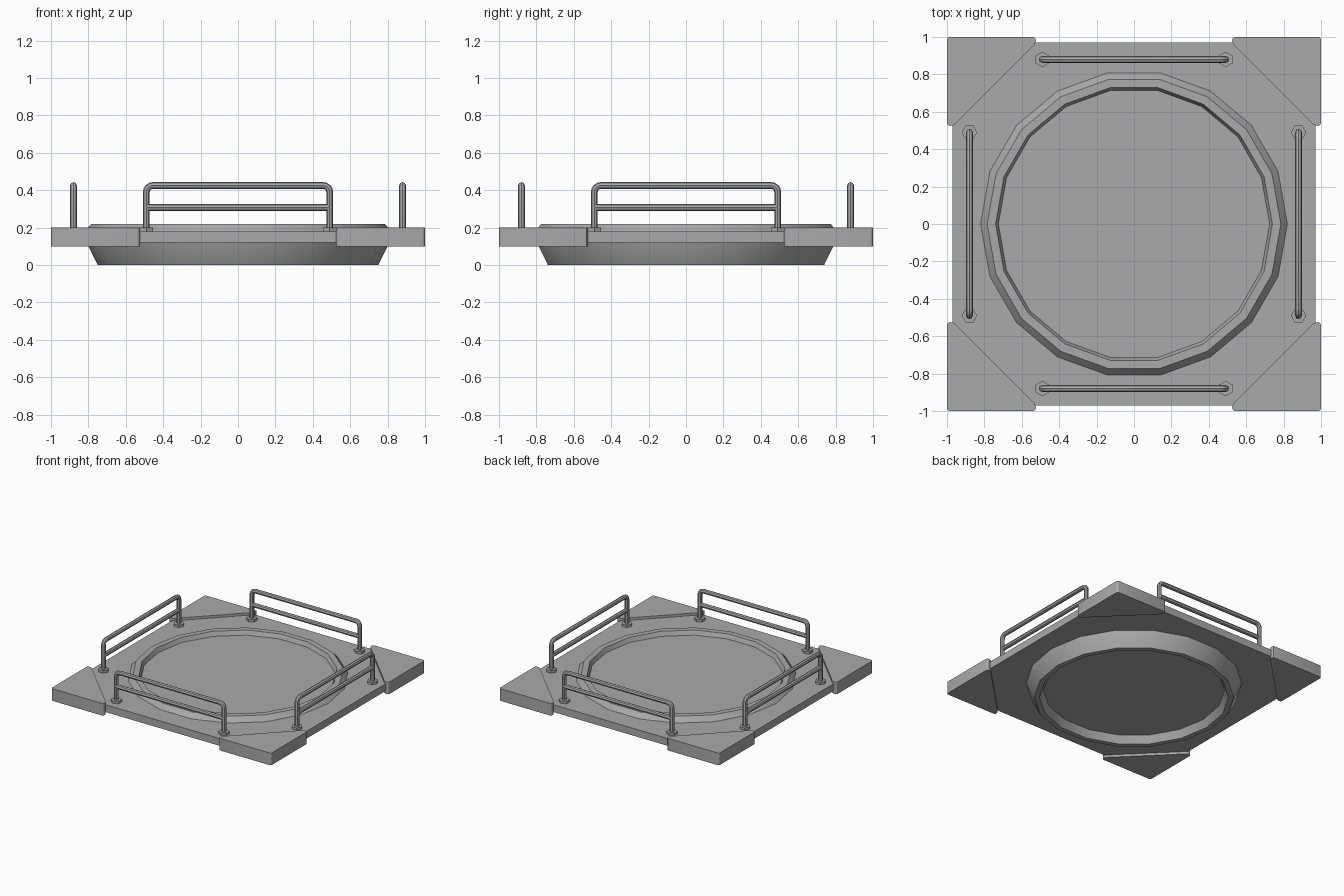
import bpy, bmesh, math
from mathutils import Matrix

if "Cube" in bpy.data.objects:
    bpy.data.objects.remove(bpy.data.objects["Cube"])

grey = bpy.data.materials.new("grey metal")
grey.diffuse_color = (0.4, 0.4, 0.4, 1)
grey.use_nodes = True
grey.node_tree.nodes["Principled BSDF"].inputs["Base Color"].default_value = grey.diffuse_color


def finish(name, bm, smooth=True):
    bmesh.ops.recalc_face_normals(bm, faces=bm.faces)
    me = bpy.data.meshes.new(name)
    bm.to_mesh(me)
    bm.free()
    ob = bpy.data.objects.new(name, me)
    bpy.context.collection.objects.link(ob)
    me.materials.append(grey)
    if smooth:
        bpy.ops.object.select_all(action='DESELECT')
        bpy.context.view_layer.objects.active = ob
        ob.select_set(True)
        bpy.ops.object.shade_smooth_by_angle(angle=math.radians(30))
    return ob


def prism(bm, pts, z0, z1):
    base = bm.faces.new([bm.verts.new((x, y, z0)) for x, y in pts])
    ext = bmesh.ops.extrude_face_region(bm, geom=[base], use_keep_orig=True)
    verts = [v for v in ext["geom"] if isinstance(v, bmesh.types.BMVert)]
    bmesh.ops.translate(bm, verts=verts, vec=(0, 0, z1 - z0))


def quarter_turn(k):
    return Matrix.Rotation(k * math.pi / 2, 4, 'Z')


# Square deck plate
bm = bmesh.new()
h = 0.97
prism(bm, [(-h, -h), (h, -h), (h, h), (-h, h)], 0.12, 0.18)
finish("deck_plate", bm, smooth=False)

# Round 18-sided dish with raised lip and recessed underside
profile = [(0.68, 0.06), (0.71, 0.0), (0.75, 0.0), (0.815, 0.13), (0.82, 0.18),
           (0.785, 0.22), (0.74, 0.22), (0.725, 0.185)]
SIDES = 18
bm = bmesh.new()
rings = []
for r, z in profile:
    rings.append([bm.verts.new((r * math.cos(math.tau * i / SIDES),
                                r * math.sin(math.tau * i / SIDES), z))
                  for i in range(SIDES)])
for a, b in zip(rings, rings[1:]):
    for i in range(SIDES):
        j = (i + 1) % SIDES
        bm.faces.new((a[i], a[j], b[j], b[i]))
bm.faces.new(rings[0])
bm.faces.new(rings[-1])
finish("round_dish", bm)

# Corner blocks with rounded vertical edges
for k in range(4):
    bm = bmesh.new()
    prism(bm, [(1, 1), (0.525, 1), (0.525, 0.965), (0.965, 0.525), (1, 0.525)],
          0.10, 0.20)
    upright = [e for e in bm.edges
               if abs(e.verts[0].co.z - e.verts[1].co.z) > 0.05]
    bmesh.ops.bevel(bm, geom=upright, offset=0.016, segments=3, profile=0.5,
                    affect='EDGES')
    bm.transform(quarter_turn(k))
    finish(f"corner_block_{k + 1}", bm)


def tube(name, pts, turn):
    cu = bpy.data.curves.new(name, 'CURVE')
    cu.dimensions = '3D'
    cu.bevel_depth = 0.018
    cu.bevel_resolution = 2
    cu.use_fill_caps = True
    sp = cu.splines.new('POLY')
    sp.points.add(len(pts) - 1)
    for p, co in zip(sp.points, pts):
        p.co = (*co, 1)
    tmp = bpy.data.objects.new(name, cu)
    bpy.context.collection.objects.link(tmp)
    deps = bpy.context.evaluated_depsgraph_get()
    me = bpy.data.meshes.new_from_object(tmp.evaluated_get(deps))
    bm = bmesh.new()
    bm.from_mesh(me)
    bpy.data.objects.remove(tmp)
    bpy.data.meshes.remove(me)
    bm.transform(turn)
    return finish(name, bm)


# Guard rails on all four sides
X, Y, TOP, R = 0.49, -0.88, 0.425, 0.035
bend = [(X - R + R * math.cos(t), Y, TOP - R + R * math.sin(t))
        for t in (math.pi / 2 * i / 4 for i in range(5))]
right = [(X, Y, 0.18)] + bend
left = [(-x, y, z) for x, y, z in reversed(right)]
for k in range(4):
    turn = quarter_turn(k)
    tube(f"rail_frame_{k + 1}", right + left, turn)
    tube(f"rail_middle_bar_{k + 1}", [(-X, Y, 0.307), (X, Y, 0.307)], turn)
    # Hexagonal feet under the posts
    for side, sx in (("left", -X), ("right", X)):
        bm = bmesh.new()
        prism(bm, [(sx + 0.041 * math.sin(math.tau * i / 6),
                    Y + 0.041 * math.cos(math.tau * i / 6)) for i in range(6)],
              0.175, 0.2)
        bm.transform(turn)
        finish(f"rail_foot_{side}_{k + 1}", bm, smooth=False)
